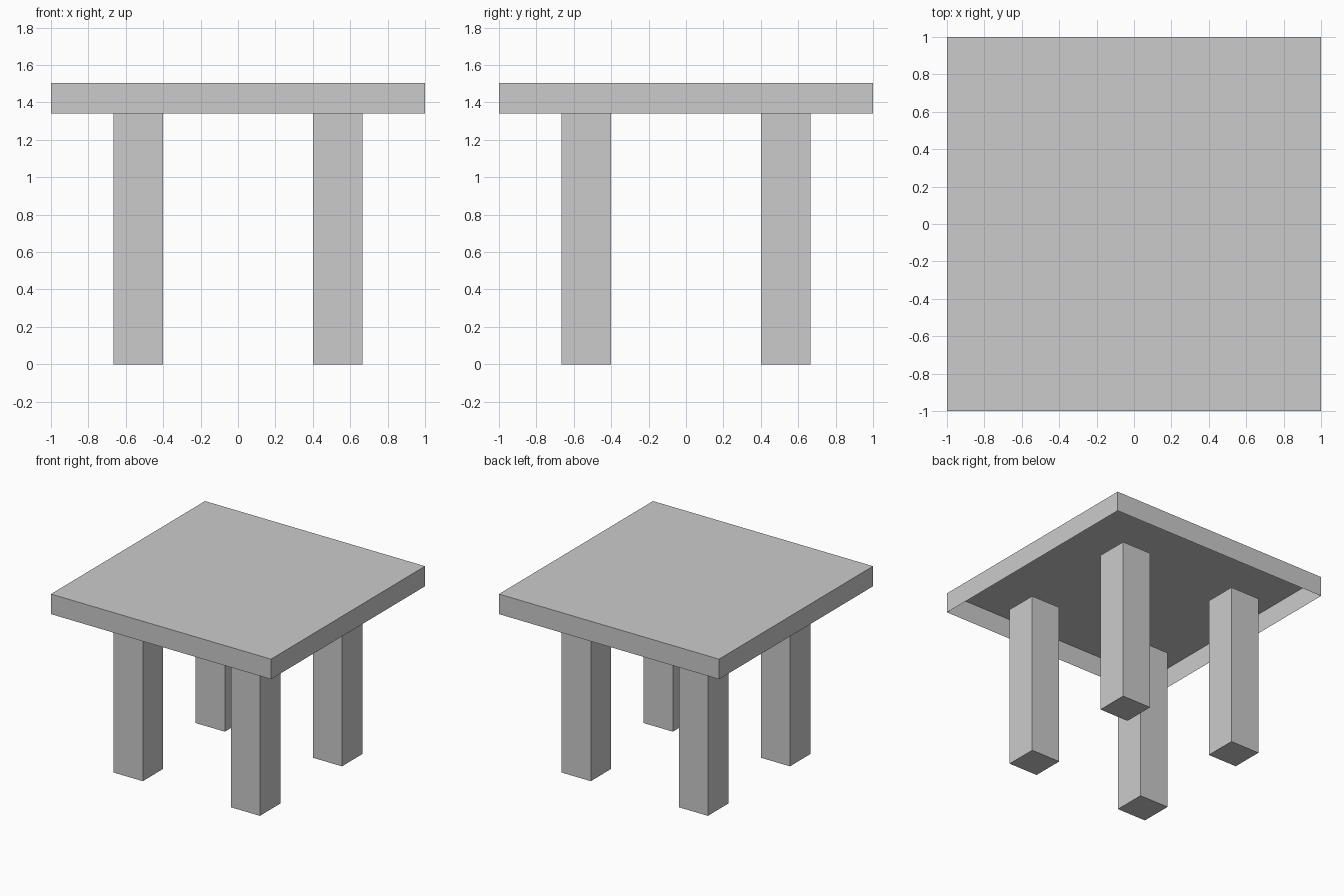
import bpy, bmesh

if "Cube" in bpy.data.objects:
    bpy.data.objects.remove(bpy.data.objects["Cube"])

TOP_Z, RIM_Z = 1.505, 1.34      # table top surface and lower rim
LEG_IN, LEG_OUT = 0.40, 0.665   # inner and outer leg edges


def open_box(name, x, y, z, open_side):
    """Box spanning the given ranges, without its top (+1) or bottom (-1) face."""
    bm = bmesh.new()
    bmesh.ops.create_cube(bm, size=1)
    for v in bm.verts:
        v.co = [r[0] if c < 0 else r[1] for c, r in zip(v.co, (x, y, z))]
    bm.normal_update()
    gone = [f for f in bm.faces if f.normal.z * open_side > 0.5]
    bmesh.ops.delete(bm, geom=gone, context='FACES_ONLY')
    mesh = bpy.data.meshes.new(name)
    bm.to_mesh(mesh)
    bm.free()
    obj = bpy.data.objects.new(name, mesh)
    bpy.context.collection.objects.link(obj)
    return obj


# Hollow table top, open underneath
open_box("table_top", (-1, 1), (-1, 1), (RIM_Z, TOP_Z), -1)

# Four square legs ending level with the rim
for sy, depth in ((-1, "front"), (1, "back")):
    for sx, side in ((-1, "left"), (1, "right")):
        x = sorted((sx * LEG_IN, sx * LEG_OUT))
        y = sorted((sy * LEG_IN, sy * LEG_OUT))
        open_box(f"{depth}_{side}_leg", x, y, (0, RIM_Z), 1)
